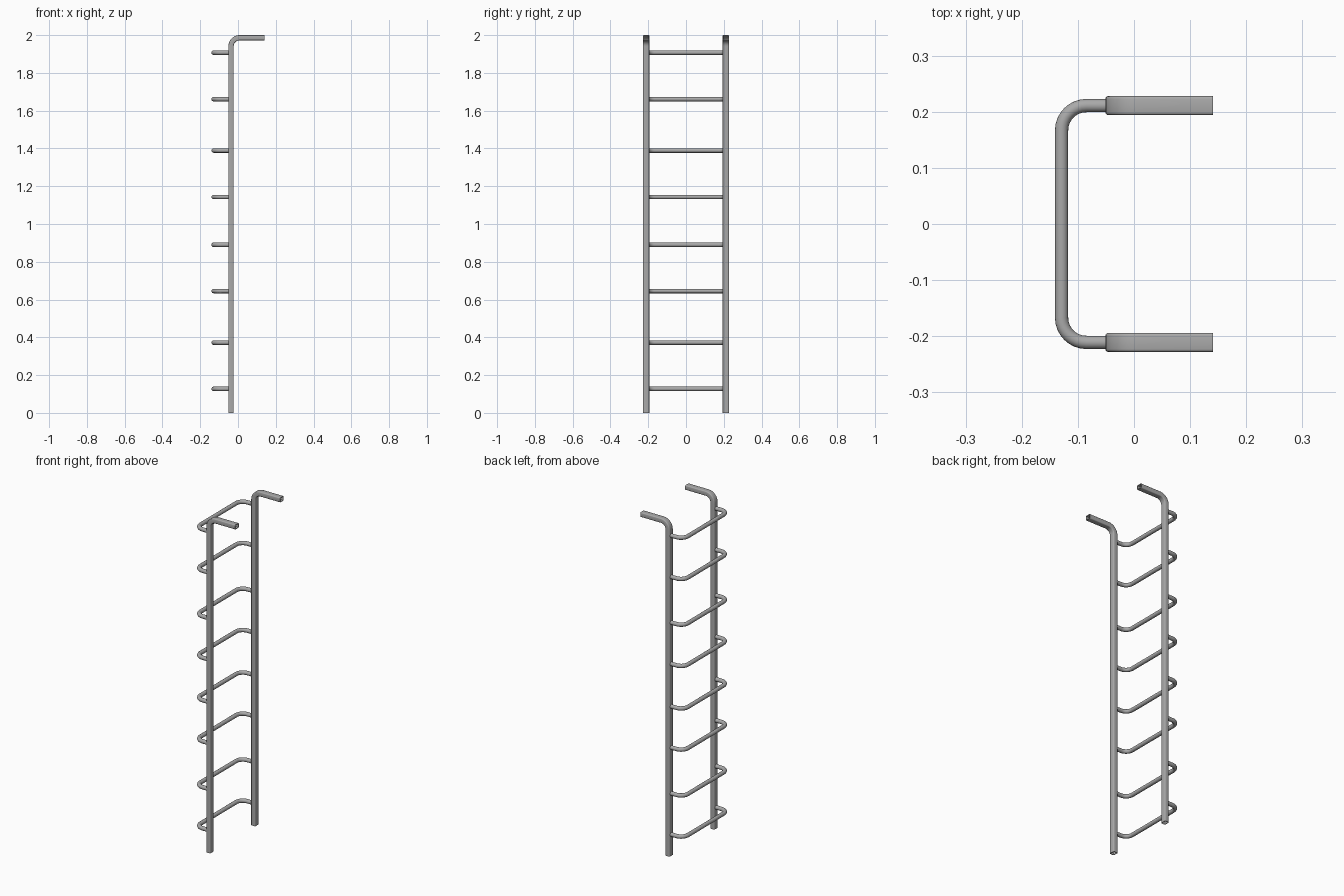
import bpy
import bmesh
from math import sin, cos, pi, radians
from mathutils import Vector

cube = bpy.data.objects.get("Cube")
if cube:
    bpy.data.objects.remove(cube, do_unlink=True)

steel = bpy.data.materials.new("grey_steel")
steel.use_nodes = True
GREY = (0.4, 0.4, 0.4, 1)
steel.diffuse_color = GREY
steel.node_tree.nodes["Principled BSDF"].inputs["Base Color"].default_value = GREY

RAIL_Y = 0.211
RAIL_X = -0.037


def arc(cx, cy, r, start, end, steps):
    """Points of a circular arc, angles in degrees."""
    angles = [radians(start + (end - start) * i / steps) for i in range(steps + 1)]
    return [(cx + r * cos(a), cy + r * sin(a)) for a in angles]


def rounded_rect(w, h, r):
    """Closed rectangular section with rounded corners."""
    points = []
    for k, (sx, sy) in enumerate([(1, 1), (-1, 1), (-1, -1), (1, -1)]):
        points += arc(sx * (w / 2 - r), sy * (h / 2 - r), r, 90 * k, 90 * k + 90, 3)
    return points


def section_loops(path, profile, plane_normal):
    """Places the profile at every point of a flat path, mitred at the turns."""
    loops = []
    for i, p in enumerate(path):
        t_in = (p - path[max(i - 1, 0)]).normalized()
        t_out = (path[min(i + 1, len(path) - 1)] - p).normalized()
        side = plane_normal.cross((t_in + t_out).normalized())
        loops.append([p + side * u + plane_normal * v for u, v in profile])
    return loops


def build(name, loops, closed):
    """Skins the loops; a closed run makes a hollow tube, otherwise ends are capped."""
    bm = bmesh.new()
    rings = [[bm.verts.new(co) for co in loop] for loop in loops]
    pairs = list(zip(rings, rings[1:]))
    if closed:
        pairs.append((rings[-1], rings[0]))
    else:
        bm.faces.new(rings[0])
        bm.faces.new(rings[-1])
    for a, b in pairs:
        for i in range(len(a)):
            j = (i + 1) % len(a)
            bm.faces.new((a[i], a[j], b[j], b[i]))
    bmesh.ops.recalc_face_normals(bm, faces=bm.faces)
    mesh = bpy.data.meshes.new(name)
    bm.to_mesh(mesh)
    bm.free()
    mesh.materials.append(steel)
    mesh.shade_smooth()
    mesh.set_sharp_from_angle(angle=radians(40))
    obj = bpy.data.objects.new(name, mesh)
    bpy.context.collection.objects.link(obj)
    return obj


# Hollow side rails with the top bent over into a horizontal arm
BEND, TOP, WALL = 0.045, 1.986, 0.003
bend = arc(RAIL_X + BEND, TOP - BEND, BEND, 180, 90, 8)
for name, side in (("left_rail", -1), ("right_rail", 1)):
    flat = [(RAIL_X, 0)] + bend + [(0.141, TOP)]
    path = [Vector((x, side * RAIL_Y, z)) for x, z in flat]
    normal = Vector((0, 1, 0))
    outer = section_loops(path, rounded_rect(0.028, 0.034, 0.005), normal)
    inner = section_loops(path, rounded_rect(0.028 - 2 * WALL, 0.034 - 2 * WALL, 0.002), normal)
    build(name, outer + inner[::-1], True)

# Round U-shaped rungs standing off the rails
RUNG_X, RUNG_R, CORNER = -0.129, 0.0118, 0.044
tube = [(RUNG_R * cos(2 * pi * i / 16), RUNG_R * sin(2 * pi * i / 16)) for i in range(16)]
half = arc(RUNG_X + CORNER, RAIL_Y - CORNER, CORNER, 90, 180, 8)
half = [(RAIL_X - 0.008, RAIL_Y)] + half
outline = half + [(x, -y) for x, y in reversed(half)]
for n, z in enumerate((0.127, 0.372, 0.645, 0.89, 1.143, 1.389, 1.661, 1.907)):
    path = [Vector((x, y, z)) for x, y in outline]
    build(f"rung_{n + 1}", section_loops(path, tube, Vector((0, 0, 1))), False)
